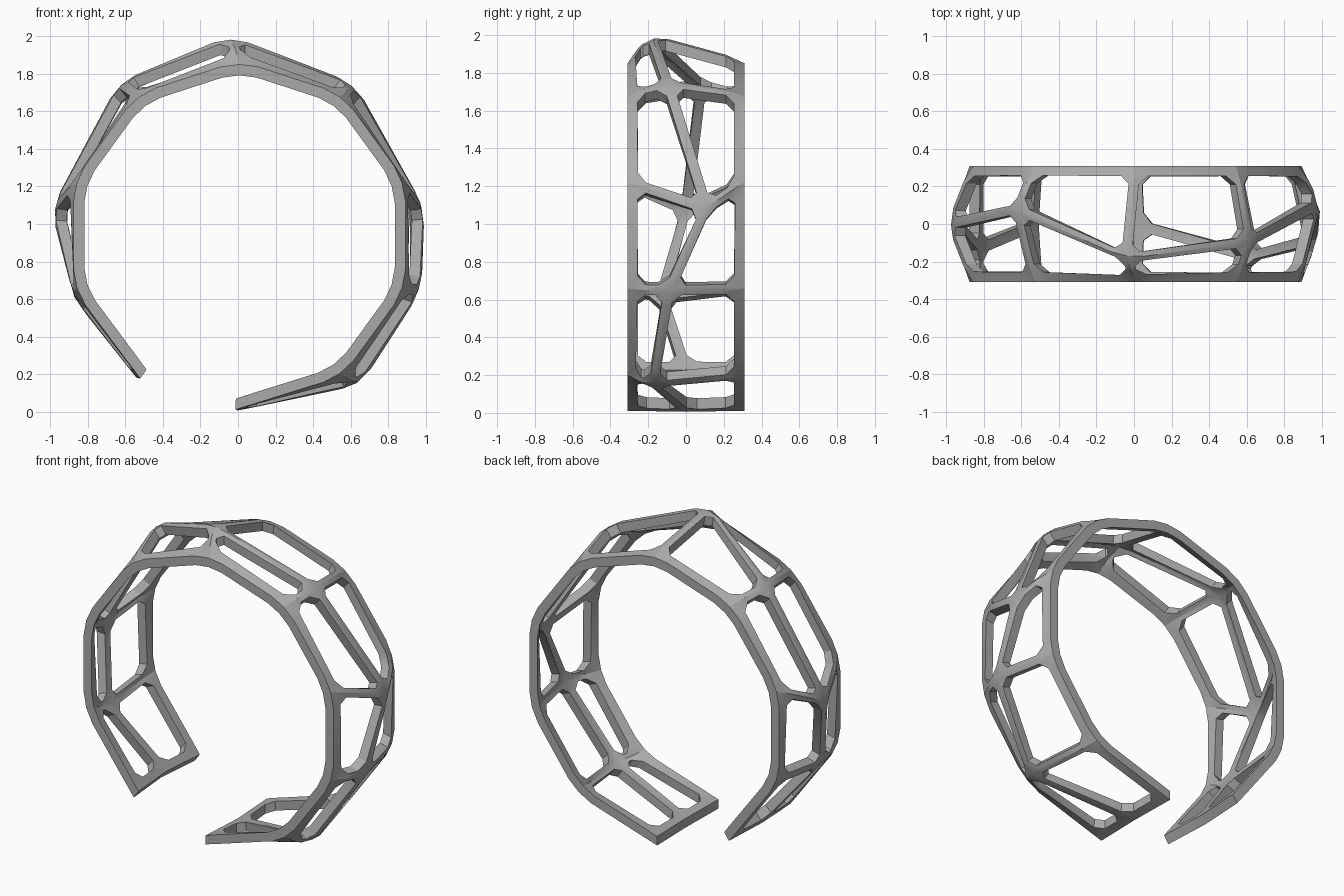
import bpy, bmesh, math
from mathutils import Vector

cube = bpy.data.objects.get("Cube")
if cube:
    bpy.data.objects.remove(cube, do_unlink=True)

CENTRE = Vector((0.008, 0, 0.94))
RADIUS, HALF_WIDTH = 0.9, 0.31      # rim radius and half of the band's width
THICK, BAR, CORNER = 0.058, 0.028, 0.1  # radial thickness, half bar width, joint reach

metal = bpy.data.materials.new("grey metal")
metal.use_nodes = True
metal.diffuse_color = (0.4, 0.4, 0.4, 1)
metal.node_tree.nodes["Principled BSDF"].inputs["Base Color"].default_value = (0.4, 0.4, 0.4, 1)

# Irregular middle joints, from the bottom end round over the top
middle = [(0.0, 0.0, 0.035), (0.635, -0.175, 0.165), (0.95, -0.09, 0.655),
          (0.965, 0.11, 1.08), (0.605, -0.095, 1.725), (-0.04, -0.185, 1.975),
          (-0.615, 0.08, 1.735), (-0.968, 0.0, 1.075), (-0.845, -0.13, 0.61),
          (-0.525, 0.0, 0.205)]
last = len(middle) - 1


def rim_point(i, y):
    a = math.radians(-90 + 36 * i + (-1.3 if i == 0 else 1.3 if i == last else 0))
    return CENTRE + Vector((RADIUS * math.cos(a), y, RADIUS * math.sin(a)))


grid = [[rim_point(i, -HALF_WIDTH), Vector(m), rim_point(i, HALF_WIDTH)]
        for i, m in enumerate(middle)]


def node(k):
    return grid[k[0]][k[1]]


def edge_width(a, b):
    """Bars on the border lie wholly inside it, the others are shared by two cells."""
    border = (a[1] == b[1] and a[1] != 1) or (a[0] == b[0] and a[0] in (0, last))
    return 2 * BAR if border else BAR


def along(a, b):
    """Point on an edge where the joint ends and the straight bar begins."""
    d = node(b) - node(a)
    return node(a) + d.normalized() * min(CORNER, 0.4 * d.length)


def joint(k):
    """Corner point, flattened where the ring bends."""
    i, j = k
    if i in (0, last):
        return node(k)
    return node(k).lerp((along(k, (i - 1, j)) + along(k, (i + 1, j))) / 2, 0.6)


bm = bmesh.new()


def add_face(points):
    bm.faces.new([bm.verts.new(p) for p in points])


def frame_cell(keys):
    """One window: a frame round a hole with cut corners."""
    n = len(keys)
    inner = []
    for c in range(n):
        k, nxt, prv = keys[c], keys[(c + 1) % n], keys[c - 1]
        e1 = (node(nxt) - node(k)).normalized()
        e2 = (node(prv) - node(k)).normalized()
        s = e1.cross(e2).length
        inner.append(node(k) + (e1 * edge_width(k, prv) + e2 * edge_width(k, nxt)) / s)

    def cut(a, b):
        d = inner[b] - inner[a]
        return inner[a] + d.normalized() * min(0.045, 0.4 * d.length)

    for c in range(n):
        nx, pv = (c + 1) % n, (c - 1) % n
        k, kn, kp = keys[c], keys[nx], keys[pv]
        add_face([along(k, kn), along(kn, k), cut(nx, c), cut(c, nx)])
        add_face([joint(k), along(k, kn), cut(c, nx)])
        add_face([joint(k), cut(c, nx), cut(c, pv)])
        add_face([joint(k), cut(c, pv), along(k, kp)])


for i in range(last):
    for j in range(2):
        frame_cell([(i, j), (i, j + 1), (i + 1, j + 1), (i + 1, j)])
bmesh.ops.remove_doubles(bm, verts=bm.verts, dist=0.0005)

# Thicken the lattice radially, half outward and half inward
sheet = list(bm.verts)
bmesh.ops.recalc_face_normals(bm, faces=bm.faces)
back = bmesh.ops.duplicate(bm, geom=bm.verts[:] + bm.edges[:] + bm.faces[:])
pairs = {v: back["vert_map"][v] for v in sheet}
rims = [e for e in bm.edges if len(e.link_faces) == 1 and e.verts[0] in pairs]
for v, w in pairs.items():
    out = (v.co - CENTRE) * Vector((1, 0, 1))
    out.normalize()
    v.co += out * THICK / 2
    w.co -= out * THICK / 2
for e in rims:
    a, b = e.verts
    bm.faces.new([a, b, pairs[b], pairs[a]])
bmesh.ops.recalc_face_normals(bm, faces=bm.faces)

mesh = bpy.data.meshes.new("lattice_cuff")
bm.to_mesh(mesh)
bm.free()
cuff = bpy.data.objects.new("lattice_cuff", mesh)
bpy.context.collection.objects.link(cuff)
mesh.materials.append(metal)
bpy.context.view_layer.objects.active = cuff
cuff.select_set(True)
bpy.ops.object.shade_smooth_by_angle(angle=math.radians(30))
